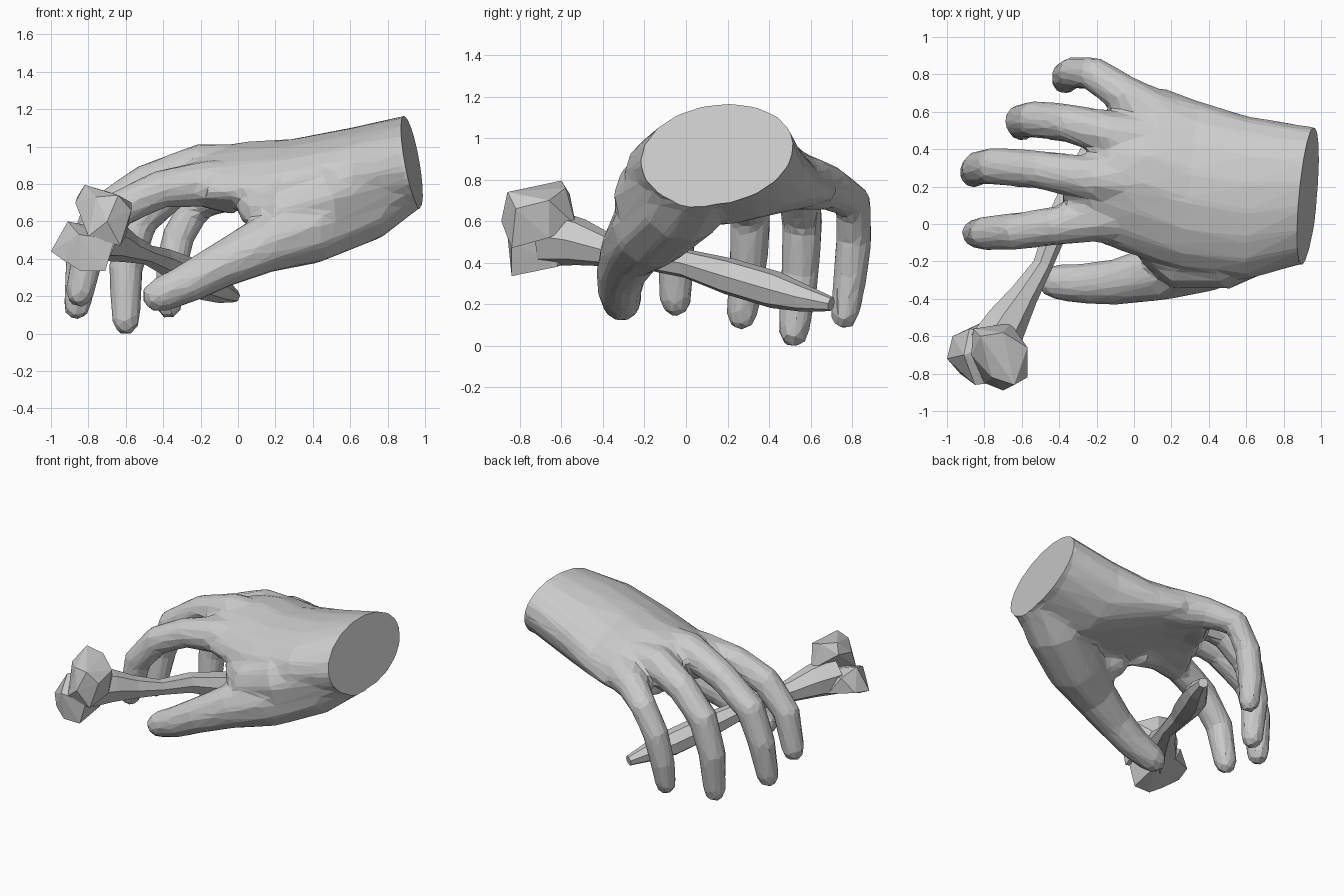
import bpy, bmesh, math
from mathutils import Vector

if "Cube" in bpy.data.objects:
    bpy.data.objects.remove(bpy.data.objects["Cube"])


def skin(bm, rings):
    """Bridge a list of point rings and cap both ends."""
    vs = [[bm.verts.new(p) for p in r] for r in rings]
    n = len(vs[0])
    for a, b in zip(vs, vs[1:]):
        for i in range(n):
            bm.faces.new((a[i], a[(i + 1) % n], b[(i + 1) % n], b[i]))
    bm.faces.new(vs[0][::-1])
    bm.faces.new(vs[-1])


def tube(bm, path, sides=10, grow=0.0, tip=True):
    """Tapered limb along (x, y, z, radius) points, with a rounded tip."""
    pts = [(Vector(p[:3]), p[3] + grow) for p in path]
    if tip:
        d = (pts[-1][0] - pts[-2][0]).normalized()
        end, r = pts[-1]
        pts += [(end + d * r * 0.6, r * 0.8), (end + d * r * 0.95, r * 0.4)]
    rings, side = [], None
    for i, (p, r) in enumerate(pts):
        d = (pts[min(i + 1, len(pts) - 1)][0] - pts[max(i - 1, 0)][0]).normalized()
        ref = side or (Vector((0, 1, 0)) if abs(d.y) < 0.7 else Vector((1, 0, 0)))
        side = (ref - d * ref.dot(d)).normalized()
        up = d.cross(side)
        rings.append([p + side * r * math.cos(t) + up * r * math.sin(t)
                      for t in (2 * math.pi * k / sides for k in range(sides))])
    skin(bm, rings)


def make_object(name, bm):
    bmesh.ops.recalc_face_normals(bm, faces=bm.faces)
    me = bpy.data.meshes.new(name)
    bm.to_mesh(me)
    bm.free()
    ob = bpy.data.objects.new(name, me)
    bpy.context.collection.objects.link(ob)
    return ob


# Hand: palm sections (x, y, z, half width, half height, slant, palm hollow)
palm = [(1.15, .15, .96, .37, .26, .1, 0), (.92, .15, .92, .37, .25, .1, 0), (.6, .14, .84, .44, .262, 0, 0),
        (.3, .20, .81, .46, .24, .1, .06), (.05, .29, .82, .44, .22, .25, .09),
        (-.13, .32, .84, .38, .17, .45, .05), (-.28, .31, .82, .31, .09, .5, 0)]
bm = bmesh.new()
rings = []
for x, y, z, w, h, k, hollow in palm:
    ring = []
    for i in range(18):
        t = 2 * math.pi * i / 18
        c, s = math.cos(t), math.sin(t)
        # knuckles fall away toward both sides of the hand, the wrist rolls slightly
        lift = (-.09 * c if c > 0 else .07 * c) * max(0, .6 - x) / .6 + .04 * c * max(0, min(1, (x - .5) / .4))
        ring.append((x + k * w * c, y + w * c, z + h * s + lift + hollow * max(0, -s)))
    rings.append(ring)
skin(bm, rings)

# Thumb, thumb web, and four curled fingers
digits = [
    [(1.1, .13, .94, .2), (.92, .09, .88, .2), (.65, -.03, .69, .215), (.37, -.17, .56, .195), (.13, -.26, .47, .15),
     (-.1, -.31, .36, .12), (-.28, -.32, .265, .105), (-.42, -.31, .205, .09)],
    [(.8, .0, .82, .2), (.45, -.15, .71, .205), (.22, -.18, .65, .16), (.12, -.12, .67, .12)],
    [(.0, .04, .78, .15), (-.2, .03, .80, .122), (-.42, -.01, .77, .1), (-.63, -.04, .67, .097),
     (-.79, -.05, .48, .09), (-.845, -.05, .22, .075)],
    [(.05, .22, .88, .13), (-.2, .24, .90, .115), (-.5, .29, .80, .1), (-.75, .31, .63, .098),
     (-.83, .30, .40, .09), (-.86, .27, .15, .073)],
    [(.1, .45, .85, .13), (-.12, .48, .86, .115), (-.35, .54, .77, .1), (-.53, .56, .60, .097),
     (-.6, .55, .35, .09), (-.60, .52, .07, .073)],
    [(.25, .52, .79, .13), (.1, .59, .78, .13), (-.05, .69, .76, .105), (-.22, .805, .69, .088),
     (-.32, .81, .52, .085), (-.36, .79, .32, .08), (-.37, .765, .15, .068)],
]
for d in digits:
    tube(bm, d, grow=.005)
raw = make_object("hand_raw", bm)

# Fuse the parts and facet the skin
m = raw.modifiers.new("fuse", 'REMESH')
m.mode, m.voxel_size = 'VOXEL', 0.018
m = raw.modifiers.new("soften", 'SMOOTH')
m.factor, m.iterations = 0.5, 14
m = raw.modifiers.new("facet", 'DECIMATE')
m.ratio = 0.04
me = bpy.data.meshes.new_from_object(raw.evaluated_get(bpy.context.evaluated_depsgraph_get()))
bpy.data.objects.remove(raw)

# Cut the wrist flat
bm = bmesh.new()
bm.from_mesh(me)
bmesh.ops.bisect_plane(bm, geom=bm.verts[:] + bm.edges[:] + bm.faces[:], plane_co=(.93, .15, .92),
                       plane_no=(1, -.11, .2), clear_outer=True)
bmesh.ops.holes_fill(bm, edges=[e for e in bm.edges if e.is_boundary], sides=0)
for f in bm.faces:
    f.smooth = False
make_object("hand", bm)

# Bone shaft tapering to a point under the fingers
bm = bmesh.new()
tube(bm, [(-.76, -.66, .52, .14), (-.68, -.52, .50, .115), (-.59, -.38, .46, .08), (-.49, -.22, .425, .055),
          (-.41, 0, .395, .07), (-.30, .2, .335, .09), (-.18, .42, .27, .092), (-.09, .56, .23, .068),
          (-.02, .70, .20, .035)], sides=7, tip=False)
make_object("bone_shaft", bm)

# Bone head: two knobbly ends as faceted hulls
knobs = {
    "bone_knob_upper": [(-.57, -.66, .70), (-.57, -.82, .66), (-.64, -.86, .74), (-.76, -.82, .73), (-.70, -.89, .60),
                        (-.82, -.60, .795), (-.86, -.56, .73), (-.70, -.58, .76), (-.60, -.66, .52),
                        (-.63, -.84, .47), (-.80, -.85, .52), (-.87, -.70, .70), (-.66, -.53, .58)],
    "bone_knob_lower": [(-1, -.72, .44), (-.97, -.60, .46), (-.93, -.80, .39), (-.84, -.84, .335), (-.71, -.84, .335),
                        (-.70, -.62, .38), (-.85, -.86, .53), (-.91, -.70, .60), (-.88, -.56, .56),
                        (-.80, -.52, .44), (-.66, -.84, .50), (-.66, -.60, .55)],
}
for name, pts in knobs.items():
    bm = bmesh.new()
    for p in pts:
        bm.verts.new(p)
    bmesh.ops.convex_hull(bm, input=bm.verts)
    make_object(name, bm)
